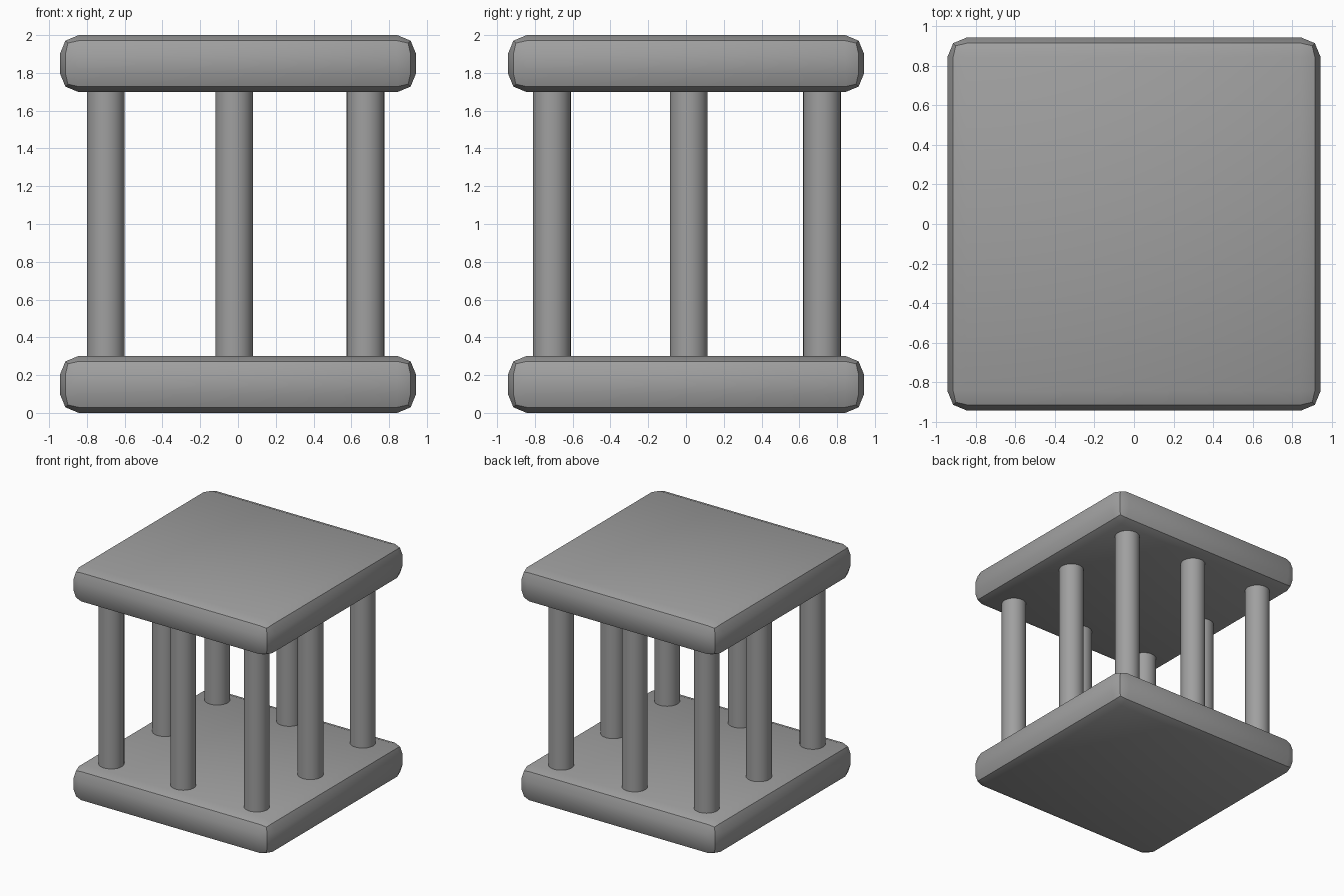
import bpy

cube = bpy.data.objects.get("Cube")
if cube:
    bpy.data.objects.remove(cube, do_unlink=True)

grey = bpy.data.materials.new("plain_grey")
grey.use_nodes = True
colour = (0.35, 0.35, 0.35, 1)
grey.diffuse_color = colour
grey.node_tree.nodes["Principled BSDF"].inputs["Base Color"].default_value = colour

WIDTH, THICK, HEIGHT = 1.886, 0.302, 2.0
RADIUS, EMBED = 0.1, 0.05


def finish(name):
    obj = bpy.context.object
    obj.name = name
    obj.data.materials.append(grey)
    return obj


def slab(name, z):
    """Square plate with softly bevelled edges."""
    bpy.ops.mesh.primitive_cube_add(size=1, location=(0, 0, z))
    obj = finish(name)
    obj.scale = (WIDTH, WIDTH, THICK)
    bpy.ops.object.transform_apply(location=False, rotation=False, scale=True)
    bevel = obj.modifiers.new("rounded_edges", 'BEVEL')
    bevel.width = 0.1
    bevel.segments = 2
    bpy.ops.object.modifier_apply(modifier=bevel.name)
    bpy.ops.object.shade_smooth_by_angle()


def column(name, x, y):
    """Round post whose ends sit inside both plates."""
    bpy.ops.mesh.primitive_cylinder_add(
        vertices=32, radius=RADIUS, depth=HEIGHT - 2 * THICK + 2 * EMBED,
        location=(x, y, HEIGHT / 2))
    finish(name)
    bpy.ops.object.shade_smooth_by_angle()


# Plates
slab("bottom_slab", THICK / 2)
slab("top_slab", HEIGHT - THICK / 2)

# Ring of eight columns, open in the middle
columns_x = {"right": -0.70, "centre": -0.02, "left": 0.675}
columns_y = {"front": -0.71, "middle": 0.015, "back": 0.72}
for row, y in columns_y.items():
    for side, x in columns_x.items():
        if (row, side) != ("middle", "centre"):
            column(f"{row}_{side}_column", x, y)
